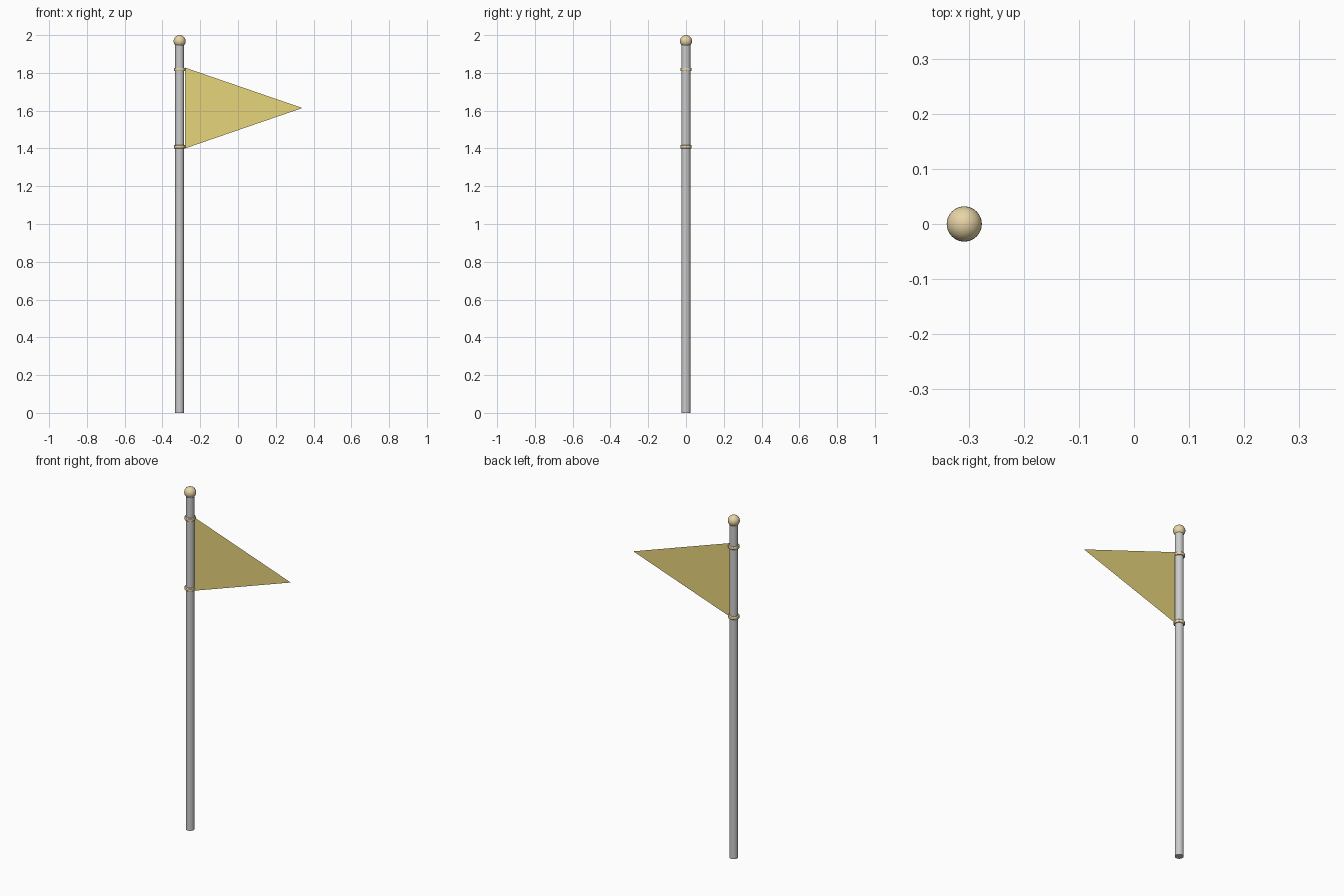
import bpy

if "Cube" in bpy.data.objects:
    bpy.data.objects.remove(bpy.data.objects["Cube"])

PX = -0.309  # pole axis


def material(name, rgb):
    m = bpy.data.materials.new(name)
    m.diffuse_color = (*rgb, 1)
    m.use_nodes = True
    m.node_tree.nodes["Principled BSDF"].inputs["Base Color"].default_value = m.diffuse_color
    return m


brass = material("brass", (0.80, 0.66, 0.38))
cloth = material("yellow_cloth", (0.80, 0.66, 0.20))


def cylinder(name, r, z0, z1, mat=None):
    bpy.ops.mesh.primitive_cylinder_add(vertices=24, radius=r, depth=z1 - z0,
                                        location=(PX, 0, (z0 + z1) / 2))
    o = bpy.context.object
    o.name = name
    bpy.ops.object.shade_smooth_by_angle()
    if mat:
        o.data.materials.append(mat)
    return o


# Pole
cylinder("pole", 0.0235, 0, 1.96)

# Finial ball
bpy.ops.mesh.primitive_uv_sphere_add(segments=32, ring_count=16, radius=0.032,
                                     location=(PX, 0, 1.968))
ball = bpy.context.object
ball.name = "finial_ball"
bpy.ops.object.shade_smooth()
ball.data.materials.append(brass)

# Rings that hold the flag
for name, z in (("upper_ring", 1.818), ("lower_ring", 1.409)):
    ring = cylinder(name, 0.030, z - 0.009, z + 0.009, brass)
    bev = ring.modifiers.new("rounded_edge", 'BEVEL')
    bev.width = 0.003
    bev.segments = 2

# Pennant: a single flat triangle of cloth
mesh = bpy.data.meshes.new("pennant")
mesh.from_pydata([(-0.281, 0, 1.40), (0.341, 0, 1.614), (-0.281, 0, 1.828)],
                 [], [(0, 1, 2)])
mesh.materials.append(cloth)
pennant = bpy.data.objects.new("pennant", mesh)
bpy.context.collection.objects.link(pennant)
